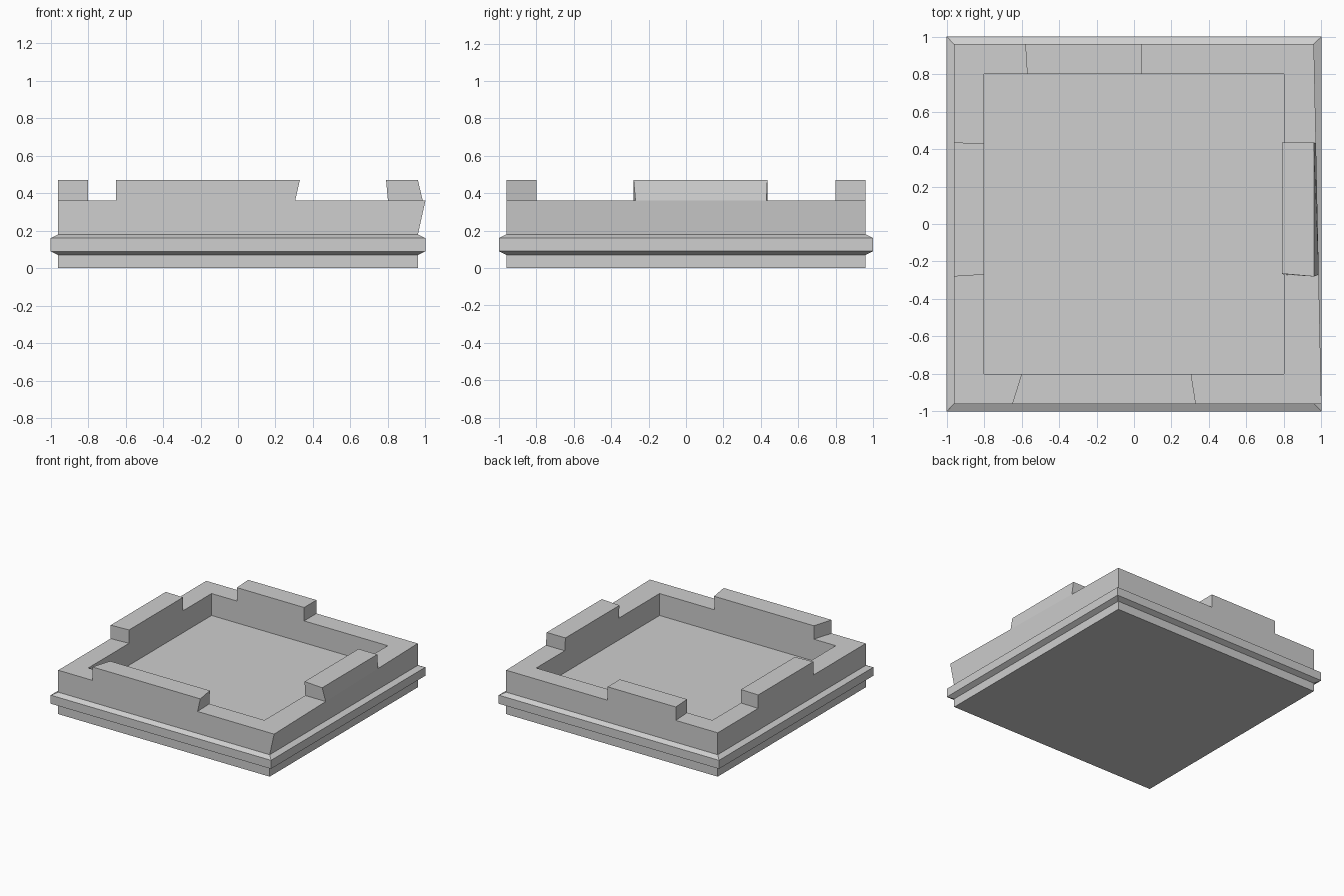
import bpy
import bmesh

cube = bpy.data.objects.get("Cube")
if cube:
    bpy.data.objects.remove(cube, do_unlink=True)

stone = bpy.data.materials.new("grey stone")
stone.use_nodes = True
GREY = (0.62, 0.62, 0.62, 1)
stone.diffuse_color = GREY
stone.node_tree.nodes["Principled BSDF"].inputs["Base Color"].default_value = GREY

OUT, INN = 0.96, 0.80           # outer and inner faces of the wall
FLOOR, WALL, TOP = 0.18, 0.36, 0.47
LEAN = 0.04                     # outward lean of one wall corner


def square(r, z):
    return [(-r, -r, z), (r, -r, z), (r, r, z), (-r, r, z)]


def loft(name, loops):
    """Join four-sided loops in order and cap both ends."""
    bm = bmesh.new()
    rings = [[bm.verts.new(p) for p in loop] for loop in loops]
    for a, b in zip(rings, rings[1:]):
        for i in range(4):
            j = (i + 1) % 4
            bm.faces.new((a[i], a[j], b[j], b[i]))
    bm.faces.new(rings[0])
    bm.faces.new(rings[-1])
    bmesh.ops.recalc_face_normals(bm, faces=bm.faces)
    mesh = bpy.data.meshes.new(name)
    bm.to_mesh(mesh)
    bm.free()
    mesh.materials.append(stone)
    obj = bpy.data.objects.new(name, mesh)
    bpy.context.collection.objects.link(obj)
    return obj


# Plinth, projecting moulding, wall and sunken floor in one profile
profile = [(OUT, 0), (OUT, 0.07), (1, 0.09), (1, 0.16), (OUT, FLOOR),
           (OUT, WALL), (INN, WALL), (INN, FLOOR)]
loops = [square(r, z) for r, z in profile]
loops[5][1] = (OUT + LEAN, -OUT, WALL)
loft("walled_base", loops)


def bulge(y):
    """Outer x of the leaning wall's top edge."""
    return OUT + LEAN * (OUT - y) / (2 * OUT)


def raised_block(name, low, high):
    loft(name, [[(x, y, WALL) for x, y in low], [(x, y, TOP) for x, y in high]])


# Raised blocks on each wall
front = [(-0.65, -OUT), (0.305, -OUT), (0.30, -INN), (-0.60, -INN)]
front_top = [front[0], (0.33, -OUT), (0.305, -INN), front[3]]
raised_block("front_raised_block", front, front_top)

back = [(-0.57, INN), (0.04, INN), (0.04, OUT), (-0.58, OUT)]
raised_block("back_raised_block", back, back)

left = [(INN, -0.27), (bulge(-0.27), -0.27), (bulge(0.43), 0.43), (INN, 0.43)]
left_top = [(0.79, -0.265), (OUT, -0.28), (OUT, 0.435), (0.79, 0.435)]
raised_block("left_raised_block", left, left_top)

right = [(-OUT, -0.28), (-INN, -0.27), (-INN, 0.43), (-OUT, 0.435)]
raised_block("right_raised_block", right, right)
